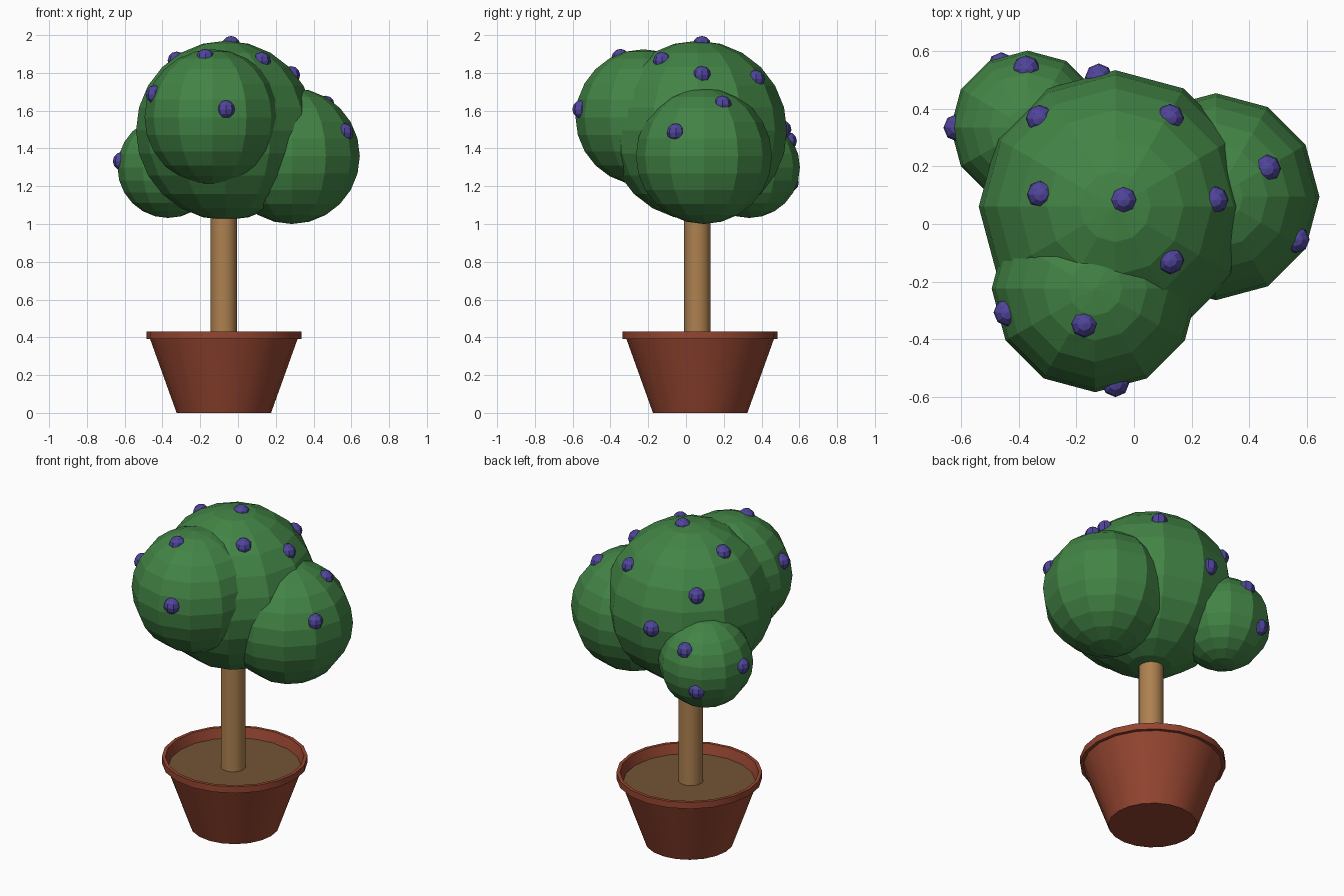
import bpy, bmesh, math
from mathutils import Vector

if "Cube" in bpy.data.objects:
    bpy.data.objects.remove(bpy.data.objects["Cube"])


def material(name, rgb):
    m = bpy.data.materials.new(name)
    m.diffuse_color = (*rgb, 1)
    m.use_nodes = True
    m.node_tree.nodes["Principled BSDF"].inputs["Base Color"].default_value = m.diffuse_color
    return m


LEAF = material("leaf_green", (0.055, 0.23, 0.06))
BERRY = material("berry_purple", (0.08, 0.06, 0.33))
BARK = material("bark", (0.42, 0.22, 0.08))
CLAY = material("terracotta", (0.30, 0.06, 0.03))
SOIL = material("soil", (0.17, 0.09, 0.035))


def finish(name, bm, mat, smooth=False):
    bmesh.ops.recalc_face_normals(bm, faces=bm.faces)
    me = bpy.data.meshes.new(name)
    bm.to_mesh(me)
    bm.free()
    me.materials.append(mat)
    ob = bpy.data.objects.new(name, me)
    bpy.context.collection.objects.link(ob)
    if smooth:
        bpy.ops.object.select_all(action='DESELECT')
        ob.select_set(True)
        bpy.context.view_layer.objects.active = ob
        bpy.ops.object.shade_smooth_by_angle(angle=math.radians(35))
    return ob


def ball(name, center, radius, segs, rings, mat):
    bm = bmesh.new()
    bmesh.ops.create_uvsphere(bm, u_segments=segs, v_segments=rings, radius=radius)
    ob = finish(name, bm, mat)
    ob.location = center
    return ob


def lathe(name, profile, center, segs, mat):
    """Revolve (radius, z) points; open ends are capped with a flat polygon."""
    bm = bmesh.new()
    loops = []
    for r, z in profile:
        loops.append([bm.verts.new((r * math.cos(2 * math.pi * i / segs),
                                    r * math.sin(2 * math.pi * i / segs), z))
                      for i in range(segs)])
    for a, b in zip(loops, loops[1:]):
        for i in range(segs):
            j = (i + 1) % segs
            bm.faces.new((a[i], a[j], b[j], b[i]))
    bm.faces.new(loops[0])
    bm.faces.new(loops[-1])
    ob = finish(name, bm, mat, smooth=True)
    ob.location = (*center, 0)
    return ob


# Pot with rim, soil disc and trunk
lathe("pot", [(0.25, 0), (0.39, 0.39), (0.41, 0.39), (0.41, 0.43),
              (0.39, 0.43), (0.37, 0.36)], (-0.075, 0.075), 20, CLAY)
lathe("soil", [(0.368, 0.362), (0.372, 0.37)], (-0.075, 0.075), 20, SOIL)
lathe("trunk", [(0.07, 0.365), (0.07, 1.15)], (-0.075, 0.06), 16, BARK)

# Foliage balls: centre, radius, and rough positions of the berries on each
foliage = {
    "main": ((-0.065, 0.06, 1.495), 0.475, [
        (-0.035, 0.085, 1.97), (-0.34, 0.38, 1.71), (0.135, 0.385, 1.78),
        (-0.335, 0.105, 1.88), (0.295, 0.085, 1.80), (0.135, -0.135, 1.88),
        (-0.125, 0.53, 1.50)]),
    "front": ((-0.135, -0.225, 1.565), 0.36, [
        (-0.175, -0.355, 1.90), (-0.06, -0.575, 1.61), (-0.45, -0.31, 1.69)]),
    "right": ((0.285, 0.095, 1.36), 0.36, [
        (0.475, 0.20, 1.65), (0.575, -0.06, 1.49)]),
    "back": ((-0.37, 0.335, 1.30), 0.268, [
        (-0.375, 0.555, 1.45), (-0.63, 0.335, 1.335), (-0.47, 0.57, 1.21)]),
}
for part, (center, radius, spots) in foliage.items():
    ball(f"foliage_{part}", center, radius, 12, 12, LEAF)
    c = Vector(center)
    # Berries sunk slightly into the leaf surface
    for n, spot in enumerate(spots, 1):
        d = (Vector(spot) - c).normalized()
        ball(f"berry_{part}_{n}", c + d * (radius - 0.021), 0.048, 8, 6, BERRY)
